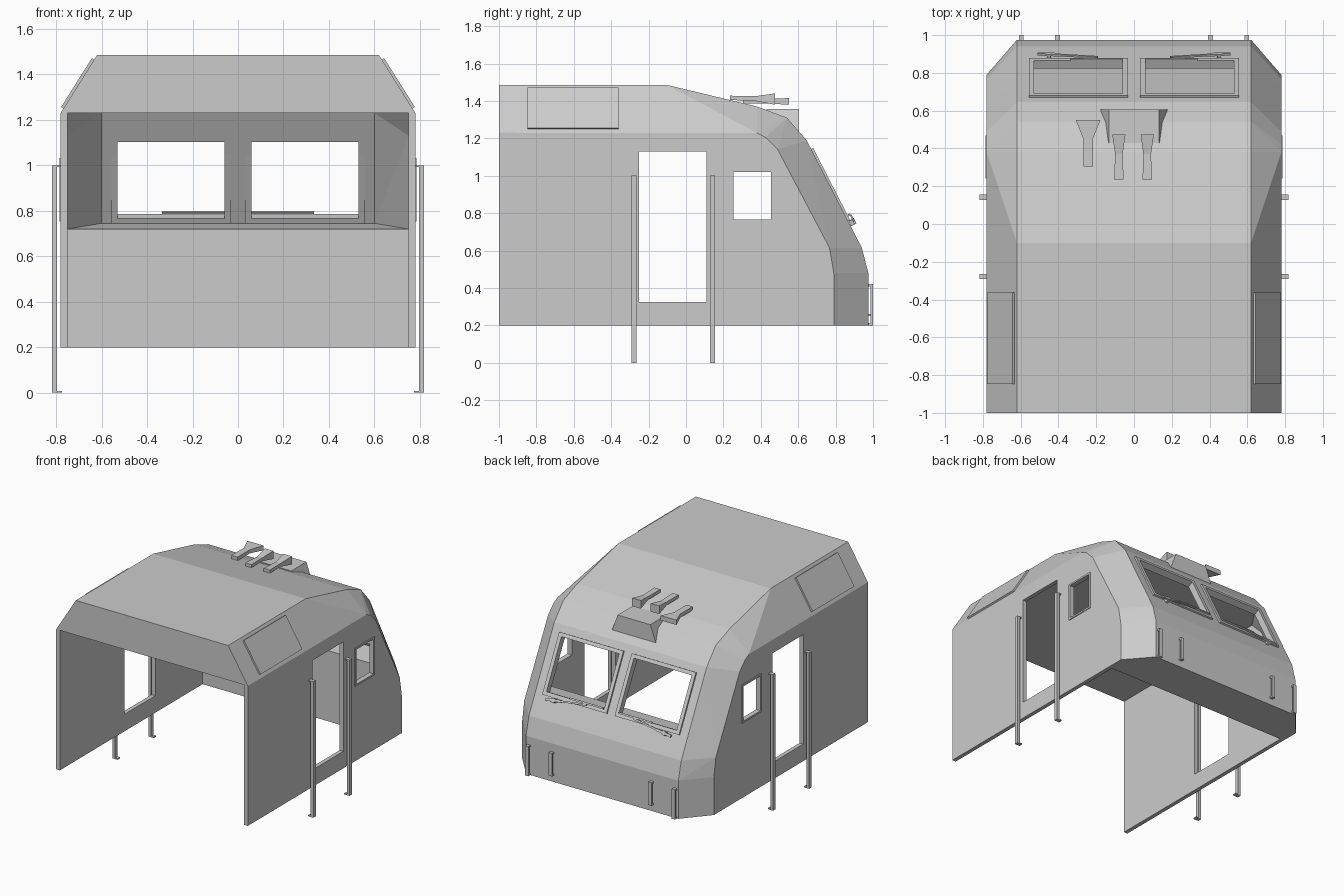
import bpy, bmesh
from mathutils import Matrix, Vector

cube = bpy.data.objects.get("Cube")
if cube:
    bpy.data.objects.remove(cube)

grey = bpy.data.materials.new("primer_grey")
grey.use_nodes = True
colour = (0.6, 0.6, 0.6, 1)
grey.diffuse_color = colour
grey.node_tree.nodes["Principled BSDF"].inputs["Base Color"].default_value = colour


def finish(name, bm):
    bmesh.ops.recalc_face_normals(bm, faces=bm.faces)
    mesh = bpy.data.meshes.new(name)
    bm.to_mesh(mesh)
    bm.free()
    mesh.materials.append(grey)
    obj = bpy.data.objects.new(name, mesh)
    bpy.context.collection.objects.link(obj)
    return obj


def add_hull(bm, points):
    verts = [bm.verts.new(p) for p in points]
    bmesh.ops.convex_hull(bm, input=verts)


def hull(name, points):
    bm = bmesh.new()
    add_hull(bm, points)
    bmesh.ops.dissolve_limit(bm, angle_limit=0.01, verts=bm.verts, edges=bm.edges)
    return finish(name, bm)


def add_box(bm, lo, hi, matrix=Matrix()):
    mid = (Vector(lo) + Vector(hi)) / 2
    size = Vector(hi) - Vector(lo)
    bmesh.ops.create_cube(bm, size=1, matrix=matrix @ Matrix.Translation(mid) @ Matrix.Diagonal((*size, 1)))


def boxes(name, pairs, matrix=Matrix()):
    bm = bmesh.new()
    for lo, hi in pairs:
        add_box(bm, lo, hi, matrix)
    return finish(name, bm)


def basis(x, y, z, origin):
    m = Matrix((x, y, z)).transposed().to_4x4()
    m.translation = origin
    return m


def window_frame(name, matrix, w, h, border, back, front):
    # w and h are half sizes of the opening
    a, b = w + border, h + border
    boxes(name, [((-a, h, back), (a, b, front)), ((-a, -b, back), (a, -h, front)),
                 ((-a, -h, back), (-w, h, front)), ((w, -h, back), (a, h, front))], matrix)


def both(x, y, z):
    return [(-x, y, z), (x, y, z)]


# Cab body: roof profile and narrower-cornered side profile, joined by chamfers
ROOF_X, SIDE_X = 0.62, 0.78
roof = [(-1, 1.485), (-0.1, 1.485), (0.38, 1.37), (0.54, 1.31), (0.645, 1.19),
        (0.94, 0.615), (0.975, 0.48), (0.975, 0.2)]
side = [(-1, 0.2), (-1, 1.23), (0.38, 1.228), (0.425, 1.205), (0.49, 1.14),
        (0.767, 0.615), (0.79, 0.48), (0.79, 0.2)]
points = [p for y, z in roof for p in both(ROOF_X, y, z)]
points += [p for y, z in side for p in both(SIDE_X, y, z)]
body = hull("cab_body", points)

# Interior: lower room up to the console, upper room up to the sloped wall
cutters = [boxes("lower_room", [((-0.75, -1.1, 0.1), (0.75, 0.66, 0.72))])]
inner = [(0.75, -1.1, 0.7), (0.75, -1.1, 1.23), (0.75, 0.36, 1.23), (0.75, 0.46, 1.13),
         (0.75, 0.665, 0.72), (0.6, 0.845, 0.745), (0.6, 0.58, 1.23)]
cutters.append(hull("upper_room", [p for v in inner for p in both(*v)]))

# Door and side window openings, through both walls
cutters.append(boxes("door_cut", [((-1, -0.25, 0.325), (1, 0.11, 1.13))]))
cutters.append(boxes("side_window_cut", [((-1, 0.255, 0.765), (1, 0.455, 1.02))]))

# Windscreen openings, square to the sloped front
up = Vector((0, -0.295, 0.575)).normalized()
out = Vector((0, up.z, -up.y))
right = Vector((1, 0, 0))
screens = []
for s in (-1, 1):
    m = basis(right, up, out, (0.295 * s, 0.768, 0.95))
    screens.append((s, m))
    cutters.append(boxes("windscreen_cut", [((-0.235, -0.19, -0.1), (0.235, 0.19, 0.1))], m))

for c in cutters:
    mod = body.modifiers.new(c.name, "BOOLEAN")
    mod.operation = "DIFFERENCE"
    mod.solver = "EXACT"
    mod.object = c
bpy.context.view_layer.update()
cut_mesh = bpy.data.meshes.new_from_object(body.evaluated_get(bpy.context.evaluated_depsgraph_get()))
body.modifiers.clear()
body.data = cut_mesh
for c in cutters:
    bpy.data.objects.remove(c)

for s, m in screens:
    word = "left" if s > 0 else "right"
    # Windscreen frame and wiper
    window_frame(word + "_windscreen_frame", m, 0.235, 0.19, 0.027, -0.034, 0.012)
    boxes(word + "_wiper_blade", [((-0.235 * s, -0.195, 0.014), (0.04 * s, -0.183, 0.026))], m)
    tilt = m @ Matrix.Translation((0.155 * s, -0.232, 0.022)) @ Matrix.Rotation(-0.13 * s, 4, "Z")
    boxes(word + "_wiper_arm", [((-0.01, -0.015, -0.02), (0.01, 0.015, 0.012)),
                                ((-0.26 if s > 0 else 0, -0.006, 0), (0 if s > 0 else 0.26, 0.006, 0.01)),
                                ((-0.06, -0.009, 0), (0.06, 0.009, 0.012))], tilt)

    # Side window frame
    m = basis((0, s, 0), (0, 0, 1), (s, 0, 0), (SIDE_X * s, 0.355, 0.8925))
    window_frame(word + "_side_window_frame", m, 0.1, 0.1275, 0.013, -0.03, 0.006)

    # Roof side panel lying on the chamfer
    slope = Vector((-0.16 * s, 0, 0.255)).normalized()
    normal = Vector((slope.z * s, 0, abs(slope.x)))
    m = basis((0, s, 0), slope, normal, (0.70 * s, -0.605, 1.3575))
    boxes(word + "_roof_panel", [((-0.243, -0.127, -0.005), (0.243, 0.127, 0.012))], m)

    # Door handrails with thin end brackets
    for label, y in (("rear", -0.278), ("front", 0.142)):
        parts = [((0.796, y - 0.014, 0), (0.818, y + 0.014, 1)),
                 ((0.775, y - 0.014, 0), (0.8, y + 0.014, 0.008)),
                 ((0.775, y - 0.014, 0.992), (0.8, y + 0.014, 1))]
        flip = Matrix.Diagonal((s, 1, 1, 1))
        boxes(f"{word}_{label}_handrail", parts, flip)

    # Nose grab handles
    for label, x, low in (("outer", 0.597, 0.2), ("inner", 0.405, 0.25)):
        a, b = x - 0.013, x + 0.013
        parts = [((a, 0.987, low), (b, 1, 0.42)),
                 ((a, 0.97, low), (b, 0.99, low + 0.012)),
                 ((a, 0.97, 0.408), (b, 0.99, 0.42))]
        boxes(f"{word}_{label}_grab_handle", parts, flip)

# Horn base, tapered and sunk into the roof
hull("horn_base", both(0.133, 0.43, 1.357) + both(0.133, 0.605, 1.357)
     + both(0.18, 0.43, 1.23) + both(0.18, 0.605, 1.23))

# Horns: flared mouth and long throat
short = [(0.475, 0.035, 1.38, 1.44), (0.37, 0.02, 1.4, 1.425), (0.235, 0.025, 1.405, 1.428)]
wide = [(0.55, 0.065, 1.38, 1.415), (0.45, 0.025, 1.385, 1.412), (0.305, 0.025, 1.385, 1.412)]
for name, x, rings in (("centre_horn", -0.08, short), ("left_horn", 0.07, short), ("right_horn", -0.243, wide)):
    bm = bmesh.new()
    for pair in zip(rings, rings[1:]):
        add_hull(bm, [(x + k * w, y, z) for y, w, lo, hi in pair for k in (-1, 1) for z in (lo, hi)])
    finish(name, bm)
